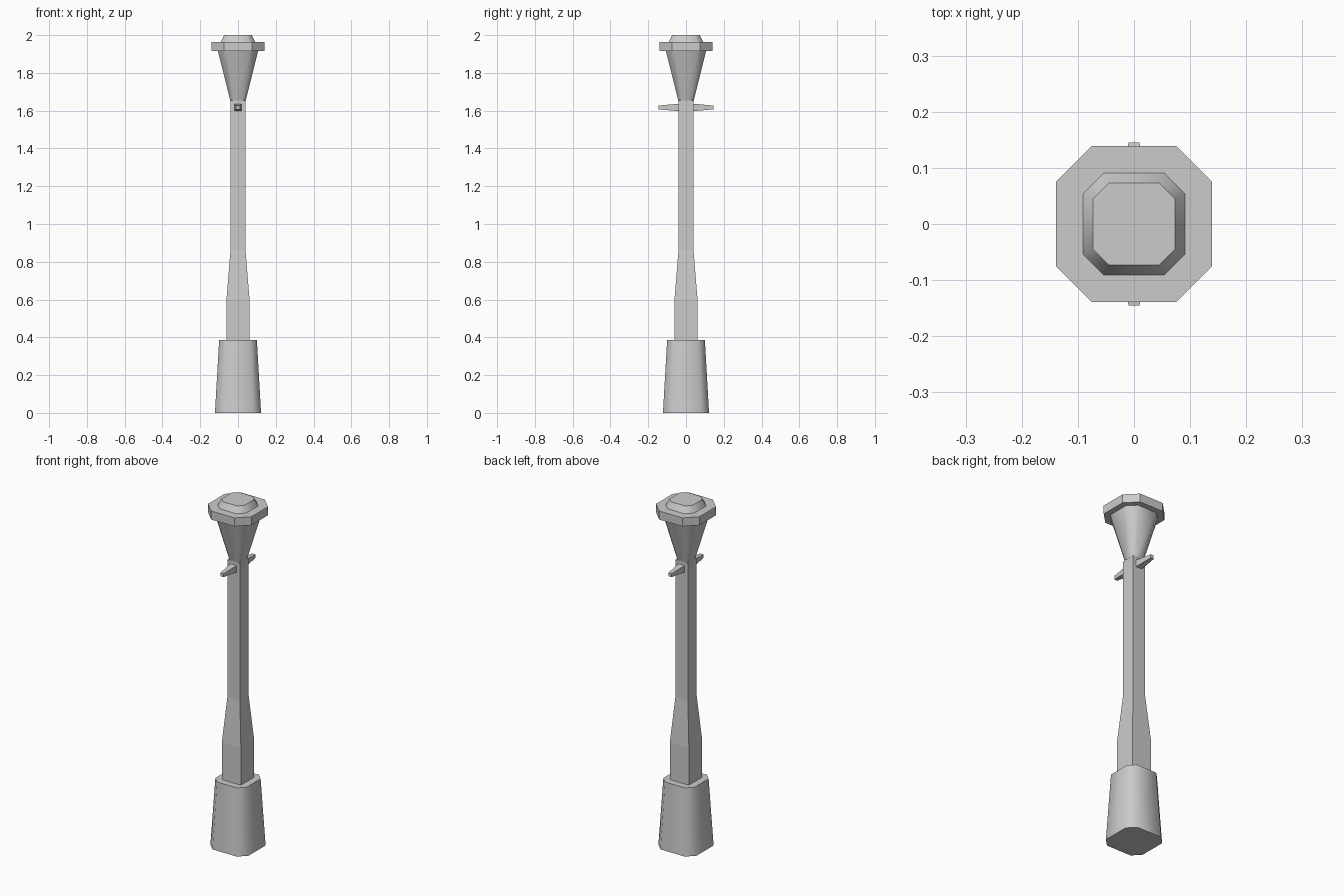
import bpy
import bmesh
from mathutils import Matrix

if "Cube" in bpy.data.objects:
    bpy.data.objects.remove(bpy.data.objects["Cube"])


def ring(a, c, z):
    # square of half-width a whose corners are cut back to c (c == a: plain square)
    if c >= a:
        return [(a, -a, z), (a, a, z), (-a, a, z), (-a, -a, z)]
    return [(a, -c, z), (a, c, z), (c, a, z), (-c, a, z),
            (-a, c, z), (-a, -c, z), (-c, -a, z), (c, -a, z)]


def loft(name, sections, smooth=False, matrix=None):
    # closed solid through a stack of rings given as (half-width, corner, height)
    bm = bmesh.new()
    rings = [[bm.verts.new(p) for p in ring(*s)] for s in sections]
    n = len(rings[0])
    for lo, hi in zip(rings, rings[1:]):
        for i in range(n):
            j = (i + 1) % n
            bm.faces.new((lo[i], lo[j], hi[j], hi[i]))
    bm.faces.new(rings[0][::-1])
    bm.faces.new(rings[-1])
    if matrix:
        bm.transform(matrix)
    bmesh.ops.recalc_face_normals(bm, faces=bm.faces)
    mesh = bpy.data.meshes.new(name)
    bm.to_mesh(mesh)
    bm.free()
    obj = bpy.data.objects.new(name, mesh)
    bpy.context.collection.objects.link(obj)
    if smooth:
        bpy.ops.object.select_all(action='DESELECT')
        obj.select_set(True)
        bpy.context.view_layer.objects.active = obj
        bpy.ops.object.shade_smooth_by_angle(angle=0.87)
    return obj


# Pedestal and tapering square post
loft("base", [(0.122, 0.078, 0), (0.1, 0.064, 0.385)], smooth=True)
loft("post", [(0.061, 0.061, 0.38), (0.061, 0.061, 0.6),
              (0.04, 0.04, 0.86), (0.04, 0.04, 1.655)])

# Lantern body, rim and cap
loft("lantern", [(0.041, 0.024, 1.655), (0.107, 0.062, 1.917)], smooth=True)
loft("rim", [(0.139, 0.075, 1.915), (0.139, 0.075, 1.964)])
loft("cap", [(0.093, 0.055, 1.96), (0.073, 0.045, 2.0)], smooth=True)

# Ladder pegs, front and back
for name, turn, side in (("front_peg", 1.5708, -1), ("back_peg", -1.5708, 1)):
    place = Matrix.Translation((0, side * 0.035, 1.617)) @ Matrix.Rotation(turn, 4, 'X')
    loft(name, [(0.02, 0.02, 0), (0.01, 0.01, 0.11)], matrix=place)
